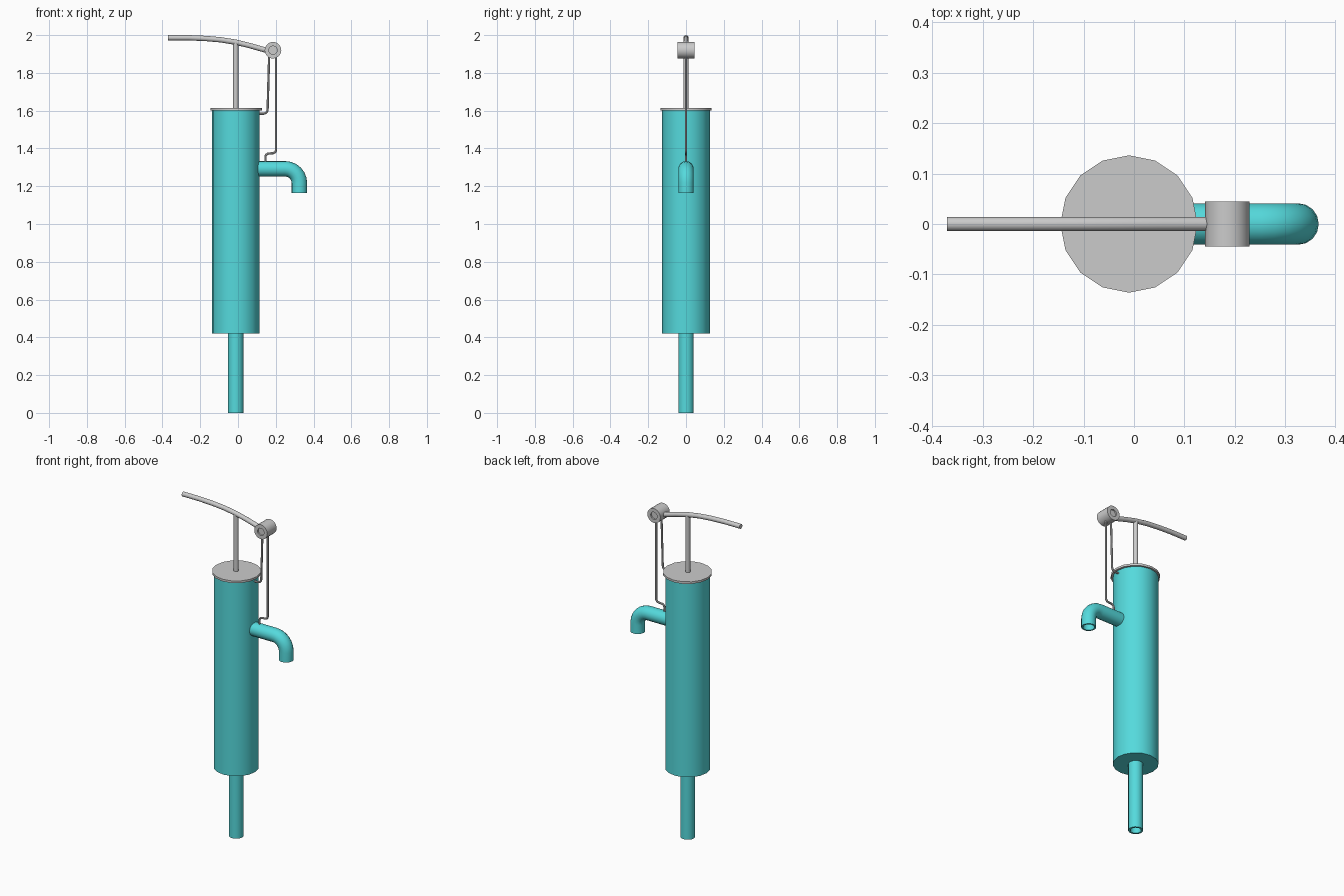
import bpy, bmesh, math
from mathutils import Vector

if "Cube" in bpy.data.objects:
    bpy.data.objects.remove(bpy.data.objects["Cube"])

CX = -0.012  # axis of the pump body

teal = bpy.data.materials.new("teal_paint")
teal.diffuse_color = (0.09, 0.70, 0.72, 1)
teal.use_nodes = True
teal.node_tree.nodes["Principled BSDF"].inputs["Base Color"].default_value = teal.diffuse_color


def finish(name, bm, mat=None):
    bmesh.ops.recalc_face_normals(bm, faces=bm.faces)
    me = bpy.data.meshes.new(name)
    bm.to_mesh(me)
    bm.free()
    ob = bpy.data.objects.new(name, me)
    bpy.context.collection.objects.link(ob)
    if mat:
        me.materials.append(mat)
    bpy.ops.object.select_all(action='DESELECT')
    ob.select_set(True)
    bpy.context.view_layer.objects.active = ob
    bpy.ops.object.shade_smooth_by_angle(angle=math.radians(40))
    return ob


def rounded(points, radius, steps=5):
    """Replace the inner corners of an (x, z) path with arcs."""
    pts = [Vector(p) for p in points]
    out = [pts[0]]
    for a, p, b in zip(pts, pts[1:], pts[2:]):
        u, v = (a - p).normalized(), (b - p).normalized()
        half = u.angle(v) / 2
        t = radius / math.tan(half)
        c = p + (u + v).normalized() * radius / math.sin(half)
        s, e = p + u * t - c, p + v * t - c
        ang = s.angle(e)
        for i in range(steps + 1):
            k = i / steps
            out.append(c + (s * math.sin((1 - k) * ang) + e * math.sin(k * ang)) / math.sin(ang))
    return out + [pts[-1]]


def sweep(name, path, r, sides=16, wall=0, mat=None):
    """Round bar (or open-ended pipe when wall > 0) along a path in the xz plane."""
    pts = [Vector(p) for p in path]
    bm = bmesh.new()

    def skin(radius):
        rings = []
        for i, p in enumerate(pts):
            d0 = (p - pts[max(i - 1, 0)]).normalized()
            d1 = (pts[min(i + 1, len(pts) - 1)] - p).normalized()
            t = (d0 + d1).normalized()
            n = Vector((-t.y, t.x))
            ring = []
            for k in range(sides):
                a = 2 * math.pi * k / sides
                q = p + n * radius * math.cos(a)
                ring.append(bm.verts.new((q.x, radius * math.sin(a), q.y)))
            rings.append(ring)
        for a, b in zip(rings, rings[1:]):
            bridge(a, b)
        return rings

    def bridge(a, b):
        for k in range(sides):
            j = (k + 1) % sides
            bm.faces.new((a[k], a[j], b[j], b[k]))

    outer = skin(r)
    if wall:
        inner = skin(r - wall)
        bridge(outer[0], inner[0])
        bridge(outer[-1], inner[-1])
    else:
        bm.faces.new(outer[0])
        bm.faces.new(outer[-1])
    return finish(name, bm, mat)


# Water pipes and barrel
sweep("intake_pipe", [(CX, 0), (CX, 0.44)], 0.041, wall=0.011, mat=teal)
sweep("barrel", [(CX, 0.42), (CX, 1.605)], 0.126, mat=teal)
sweep("spout", rounded([(0.09, 1.292), (0.325, 1.292), (0.325, 1.163)], 0.075, 6),
      0.041, wall=0.009, mat=teal)

# Lid and piston rod
sweep("lid", [(CX + 0.002, 1.602), (CX + 0.002, 1.615)], 0.136)
sweep("piston_rod", [(CX, 1.6), (CX, 1.965)], 0.014)

# Gently curved handle
sweep("handle", [(-0.37, 1.986), (-0.26, 1.986), (-0.17, 1.982), (-0.09, 1.975),
                 (-0.01, 1.962), (0.06, 1.945), (0.12, 1.928), (0.15, 1.92)], 0.014)

# Pivot drum with a recessed hub at each end
bm = bmesh.new()
profile = [(0, 0.036), (0.012, 0.036), (0.022, 0.036), (0.022, 0.045), (0.044, 0.045)]
profile += [(r, -y) for r, y in reversed(profile)]
vs = [bm.verts.new((r, y, 0)) for r, y in profile]
edges = [bm.edges.new(e) for e in zip(vs, vs[1:])]
bmesh.ops.spin(bm, geom=vs + edges, axis=(0, 1, 0), cent=(0, 0, 0),
               angle=2 * math.pi, steps=20)
bmesh.ops.remove_doubles(bm, verts=bm.verts, dist=1e-5)
bmesh.ops.translate(bm, verts=bm.verts, vec=(0.185, 0, 1.92))
finish("pivot_drum", bm)

# Thin support stays
sweep("lid_stay", rounded([(0.165, 1.895), (0.156, 1.584), (0.105, 1.584)], 0.022),
      0.006, 8)
sweep("spout_stay", rounded([(0.201, 1.895), (0.201, 1.376), (0.146, 1.372),
                             (0.145, 1.325)], 0.018), 0.006, 8)
